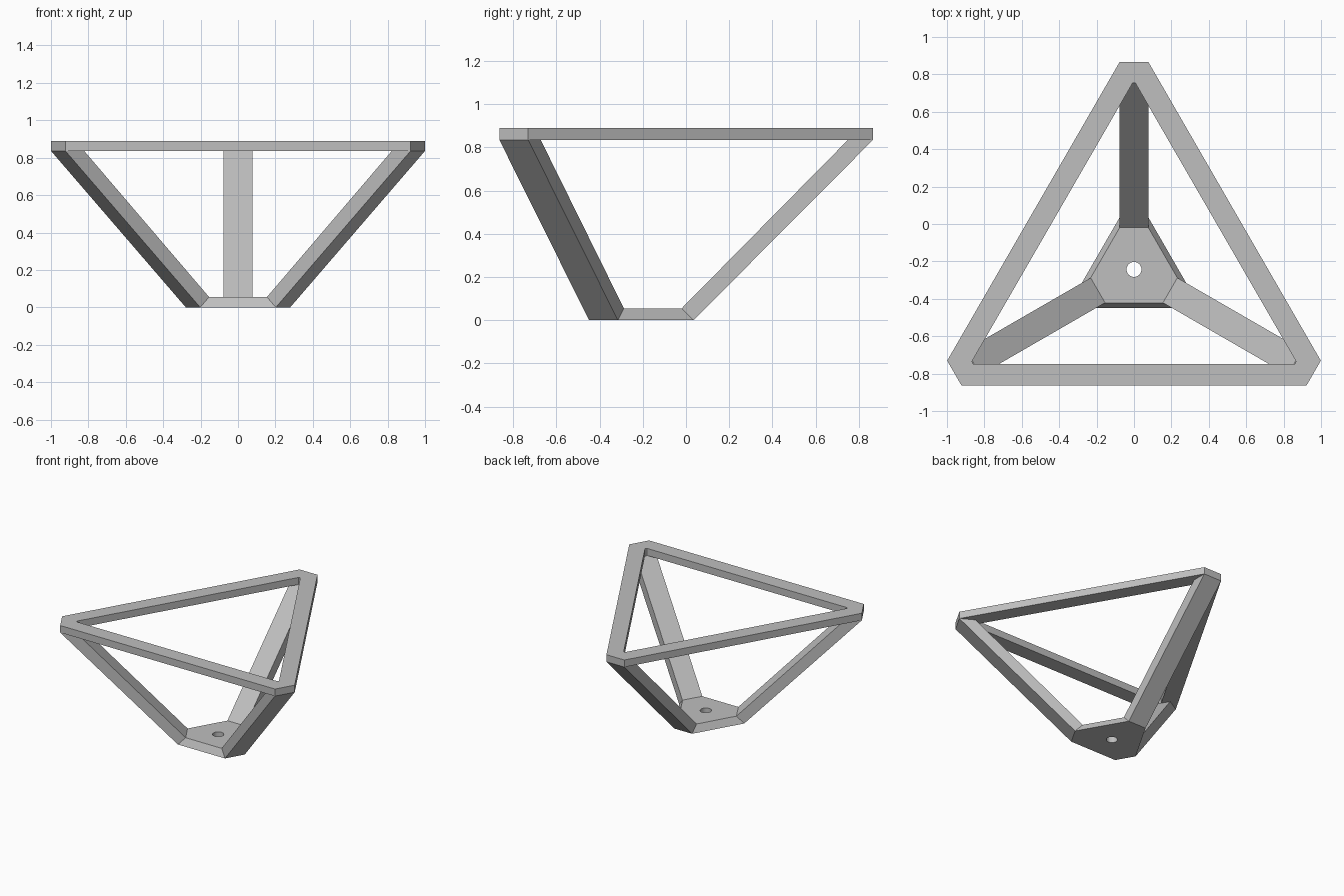
import bpy
import bmesh
from math import radians
from mathutils import Vector, Matrix

cube = bpy.data.objects.get("Cube")
if cube:
    bpy.data.objects.remove(cube, do_unlink=True)

CENTRE = Vector((0, -0.243, 0))
HALF = 0.077              # half the width of a leg and of each cut corner
BASE_TOP, RIM_LOW, RIM_TOP = 0.055, 0.835, 0.89

grey = bpy.data.materials.new("light_grey")
grey.use_nodes = True
colour = (0.52, 0.52, 0.52, 1)
grey.diffuse_color = colour
grey.node_tree.nodes["Principled BSDF"].inputs["Base Color"].default_value = colour


def cut_triangle(reach, half, z):
    """Triangle with cut corners, as six points."""
    return [CENTRE + Matrix.Rotation(radians(a), 3, "Z") @ Vector((x, reach, z))
            for a in (0, 120, 240) for x in (half, -half)]


def loft(name, loops, closed=False):
    """Skin neighbouring loops; cap the ends unless the loops form a ring."""
    bm = bmesh.new()
    rows = [[bm.verts.new(p) for p in loop] for loop in loops]
    pairs = list(zip(rows, rows[1:] + rows[:1]))
    for low, high in pairs if closed else pairs[:-1]:
        for i in range(len(low)):
            j = (i + 1) % len(low)
            bm.faces.new((low[i], low[j], high[j], high[i]))
    if not closed:
        bm.faces.new(rows[0])
        bm.faces.new(rows[-1])
    bmesh.ops.recalc_face_normals(bm, faces=bm.faces[:])
    mesh = bpy.data.meshes.new(name)
    bm.to_mesh(mesh)
    bm.free()
    mesh.materials.append(grey)
    obj = bpy.data.objects.new(name, mesh)
    bpy.context.collection.objects.link(obj)
    return obj


# Top rim
OUTER, INNER = (1.109, HALF), (0.997, 0.007)
loft("top_rim", [cut_triangle(*OUTER, RIM_LOW), cut_triangle(*OUTER, RIM_TOP),
                 cut_triangle(*INNER, RIM_TOP), cut_triangle(*INNER, RIM_LOW)], closed=True)

# Tapered base plate with a round hole
base = loft("base_plate", [cut_triangle(0.278, HALF, 0), cut_triangle(0.223, HALF, BASE_TOP)])
bpy.ops.mesh.primitive_cylinder_add(vertices=32, radius=0.04, depth=0.4, location=CENTRE)
cutter = bpy.context.object
cutter.data.materials.append(grey)
cutter.hide_render = True
hole = base.modifiers.new("hole", "BOOLEAN")
hole.operation = "DIFFERENCE"
hole.solver = "EXACT"
hole.object = cutter
bpy.context.view_layer.objects.active = base
bpy.ops.object.modifier_apply(modifier=hole.name)
bpy.data.objects.remove(cutter, do_unlink=True)

# Three sloping legs from the plate's cut corners to the rim's
leg_profile = [(0.278, 0), (1.109, RIM_LOW), (0.993, RIM_LOW), (0.223, BASE_TOP)]
for name, angle in (("back_leg", 0), ("front_right_leg", 120), ("front_left_leg", 240)):
    turn = Matrix.Rotation(radians(angle), 3, "Z")
    loft(name, [[CENTRE + turn @ Vector((x, reach, z)) for reach, z in leg_profile]
                for x in (-HALF, HALF)])
